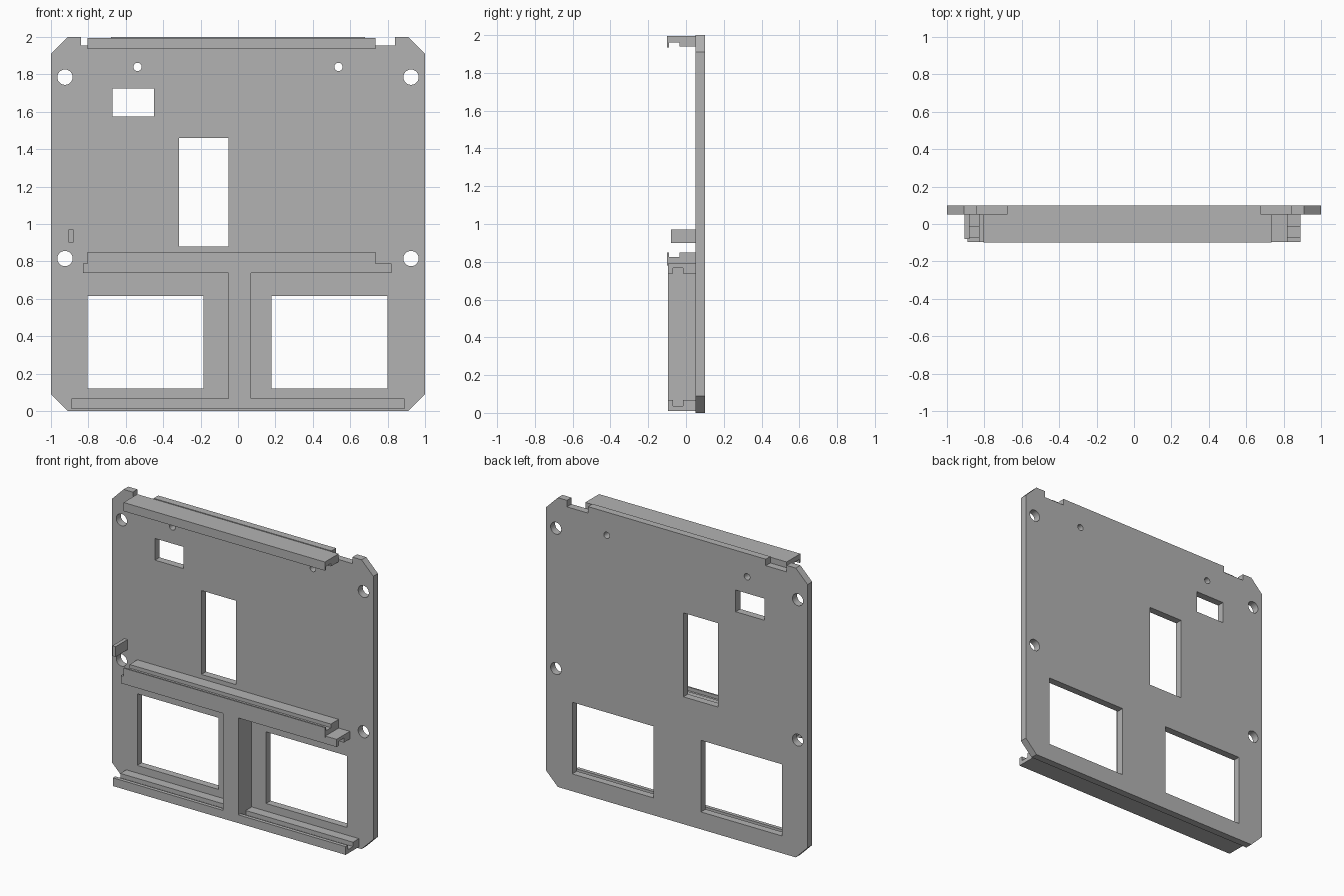
import bpy
import bmesh
from math import cos, sin, tau, pi
from mathutils import Matrix

cube = bpy.data.objects.get("Cube")
if cube:
    bpy.data.objects.remove(cube, do_unlink=True)

# Single grey finish
grey = bpy.data.materials.new("plain grey")
grey.use_nodes = True
colour = (0.45, 0.45, 0.45, 1)
grey.diffuse_color = colour
grey.node_tree.nodes["Principled BSDF"].inputs["Base Color"].default_value = colour

BACK, FACE = 0.10, 0.05  # plate thickness range in y


def add_object(name, data):
    obj = bpy.data.objects.new(name, data)
    bpy.context.collection.objects.link(obj)
    return obj


def rect(x0, x1, z0, z1):
    return [(x0, z0), (x1, z0), (x1, z1), (x0, z1)]


def circle(x, z, r, n=32):
    return [(x + r * cos(tau * i / n), z + r * sin(tau * i / n)) for i in range(n)]


def bar(name, x0, x1, profile):
    """Extrude a (y, z) profile along x."""
    bm = bmesh.new()
    face = bm.faces.new([bm.verts.new((x0, y, z)) for y, z in profile])
    ext = bmesh.ops.extrude_face_region(bm, geom=[face])
    moved = [v for v in ext["geom"] if isinstance(v, bmesh.types.BMVert)]
    bmesh.ops.translate(bm, verts=moved, vec=(x1 - x0, 0, 0))
    bmesh.ops.recalc_face_normals(bm, faces=bm.faces)
    mesh = bpy.data.meshes.new(name)
    bm.to_mesh(mesh)
    bm.free()
    mesh.materials.append(grey)
    return add_object(name, mesh)


def channel(front, g0, g1, base, rim, floor, lip=None):
    """Rail section with a groove from g0 to g1 in its rim side."""
    lip = rim if lip is None else lip
    return [(front, base), (front, lip), (g0, lip), (g0, floor),
            (g1, floor), (g1, rim), (FACE, rim), (FACE, base)]


# Plate outline: chamfered corners and two notches in the top edge
half = [(0.91, 0), (1, 0.09), (1, 1.91), (0.91, 2), (0.84, 2),
        (0.84, 1.955), (0.68, 1.955), (0.68, 2)]
outline = half + [(-x, z) for x, z in reversed(half)]

# Windows and screw holes
loops = [outline,
         rect(-0.67, -0.45, 1.575, 1.725),
         rect(-0.315, -0.05, 0.88, 1.46),
         rect(-0.805, -0.185, 0.12, 0.615),
         rect(0.18, 0.80, 0.12, 0.615)]
for side in (-1, 1):
    loops += [circle(side * 0.925, 1.785, 0.041),
              circle(side * 0.925, 0.815, 0.041),
              circle(side * 0.537, 1.84, 0.022)]

# Plate: filled flat curve with holes, given thickness and turned upright
curve = bpy.data.curves.new("plate_outline", "CURVE")
curve.dimensions = "2D"
curve.fill_mode = "BOTH"
curve.extrude = (BACK - FACE) / 2
for loop in loops:
    spline = curve.splines.new("POLY")
    spline.points.add(len(loop) - 1)
    for point, (x, z) in zip(spline.points, loop):
        point.co = (x, z, 0, 1)
    spline.use_cyclic_u = True
source = add_object("plate_outline", curve)
mesh = bpy.data.meshes.new_from_object(
    source.evaluated_get(bpy.context.evaluated_depsgraph_get()))
bpy.data.objects.remove(source, do_unlink=True)
mesh.transform(Matrix.Translation((0, (BACK + FACE) / 2, 0)) @ Matrix.Rotation(pi / 2, 4, "X"))
bm = bmesh.new()
bm.from_mesh(mesh)
bmesh.ops.remove_doubles(bm, verts=bm.verts, dist=0.0001)
bmesh.ops.recalc_face_normals(bm, faces=bm.faces)
for f in bm.faces:
    f.smooth = False
    f.material_index = 0
bm.to_mesh(mesh)
bm.free()
mesh.materials.clear()
mesh.materials.append(grey)
add_object("plate", mesh)

# Upper card slot: facing grooved rails
bar("top_rail", -0.805, 0.735, channel(-0.10, -0.09, -0.035, 1.995, 1.94, 1.96, 1.935))
bar("middle_rail_upper", -0.805, 0.735, channel(-0.10, -0.09, -0.035, 0.78, 0.85, 0.825))

# Lower card slots: facing grooved rails with a divider between
bar("middle_rail_lower", -0.83, 0.82, channel(-0.095, -0.07, -0.015, 0.79, 0.737, 0.768))
bar("bottom_rail", -0.89, 0.89, channel(-0.095, -0.07, -0.015, 0.01, 0.067, 0.037))
bar("divider", -0.05, 0.07, rect(-0.095, FACE, 0.01, 0.79))

# Small side tab
bar("side_tab", -0.905, -0.88, rect(-0.08, FACE, 0.90, 0.97))
